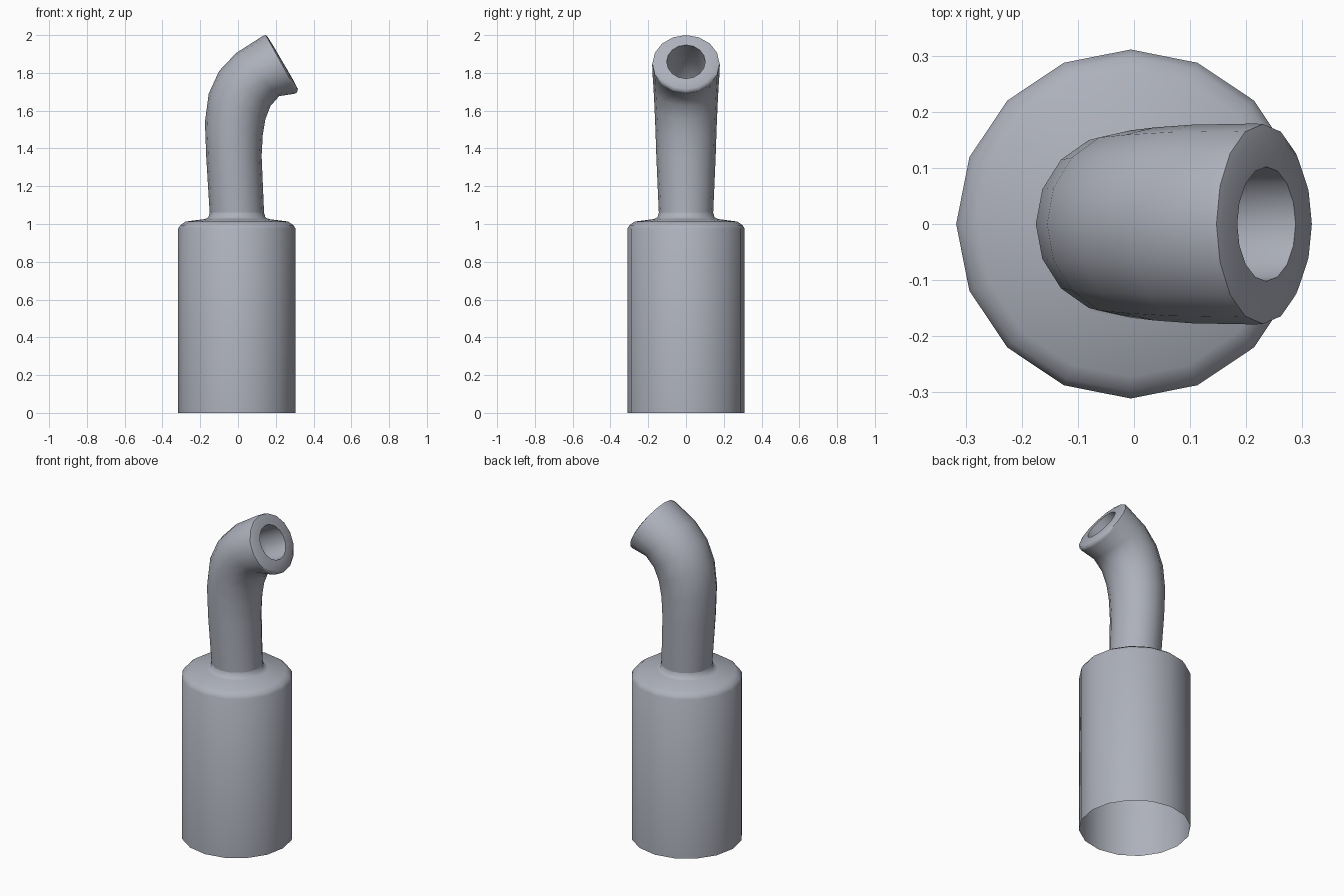
import bpy, bmesh, math
from mathutils import Vector

if "Cube" in bpy.data.objects:
    bpy.data.objects.remove(bpy.data.objects["Cube"])

SIDES = 16
grey = bpy.data.materials.new("cool grey")
grey.diffuse_color = (0.42, 0.44, 0.5, 1)
grey.use_nodes = True
grey.node_tree.nodes["Principled BSDF"].inputs["Base Color"].default_value = grey.diffuse_color


def loft(name, rings, cap_end=False):
    """Skin a chain of rings: (left point xz, right point xz, half width in y)."""
    bm = bmesh.new()
    loops = []
    for (x0, z0), (x1, z1), ry in rings:
        c = Vector(((x0 + x1) / 2, 0, (z0 + z1) / 2))
        u = Vector(((x1 - x0) / 2, 0, (z1 - z0) / 2))
        loops.append([bm.verts.new(c + u * math.cos(a) + Vector((0, ry * math.sin(a), 0)))
                      for a in (2 * math.pi * i / SIDES for i in range(SIDES))])
    for lo, hi in zip(loops, loops[1:]):
        for i in range(SIDES):
            j = (i + 1) % SIDES
            bm.faces.new((lo[i], lo[j], hi[j], hi[i]))
    if cap_end:
        bm.faces.new(loops[-1])
    me = bpy.data.meshes.new(name)
    bm.to_mesh(me)
    bm.free()
    me.materials.append(grey)
    ob = bpy.data.objects.new(name, me)
    bpy.context.collection.objects.link(ob)
    bpy.ops.object.select_all(action='DESELECT')
    ob.select_set(True)
    bpy.context.view_layer.objects.active = ob
    bpy.ops.object.shade_smooth_by_angle(angle=math.radians(52))
    return ob


def flat(r, z, cx=-0.006):
    return ((cx - r, z), (cx + r, z), r)


# body: open-bottomed drum with chamfered shoulder and neck fillet
loft("drum_body", [flat(0.311, 0), flat(0.311, 0.975), flat(0.299, 0.994), flat(0.272, 1.013),
                   flat(0.17, 1.026), flat(0.151, 1.035), flat(0.144, 1.06)])

# bent pipe: outer skin from neck to mouth
outer = [
    flat(0.144, 1.06),
    ((-0.168, 1.35), (0.125, 1.36), 0.157),
    ((-0.175, 1.54), (0.131, 1.47), 0.162),
    ((-0.155, 1.69), (0.145, 1.555), 0.167),
    ((-0.10, 1.81), (0.172, 1.625), 0.172),
    ((-0.01, 1.905), (0.218, 1.677), 0.177),
    ((0.132, 1.996), (0.302, 1.69), 0.179),
    ((0.147, 2.0), (0.313, 1.698), 0.178),
    ((0.16, 1.986), (0.317, 1.715), 0.158),
]


def bore(ring, r=0.103):
    (x0, z0), (x1, z1), _ = ring
    c = Vector(((x0 + x1) / 2, (z0 + z1) / 2))
    u = Vector((x1 - x0, z1 - z0)).normalized() * r
    return (tuple(c - u), tuple(c + u), r)


# rim face, then the bore running back down the bend
lip = ((0.184, 1.948), (0.288, 1.77), 0.102)
loft("bent_pipe", outer + [lip] + [bore(outer[k]) for k in (5, 4, 3, 2, 1)], cap_end=True)
